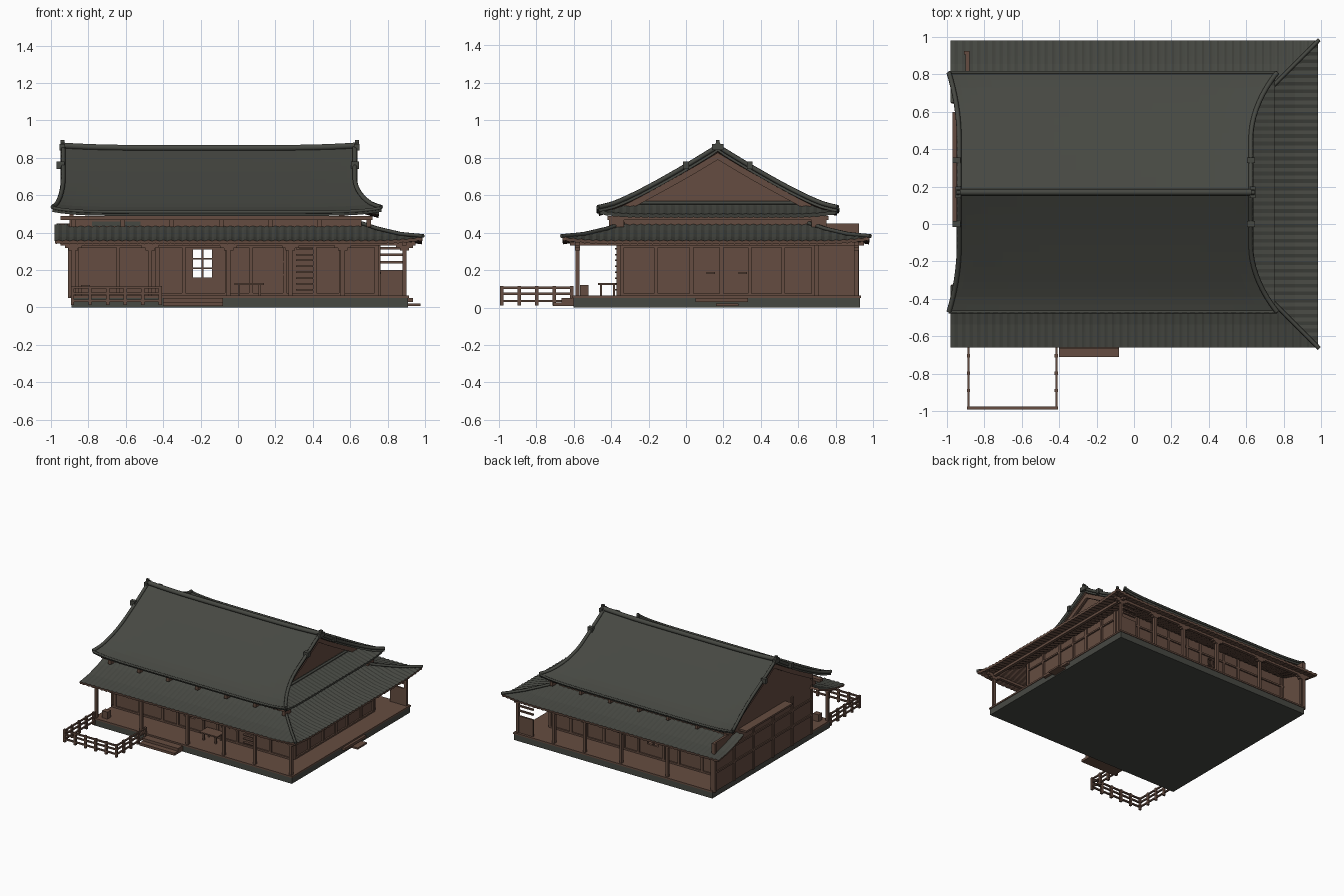
import bpy, bmesh, math
from mathutils import Vector

if "Cube" in bpy.data.objects:
    bpy.data.objects.remove(bpy.data.objects["Cube"], do_unlink=True)


def material(name, rgb):
    m = bpy.data.materials.new(name)
    m.use_nodes = True
    m.diffuse_color = (*rgb, 1)
    m.node_tree.nodes["Principled BSDF"].inputs["Base Color"].default_value = (*rgb, 1)
    return m


TILE = material("grey_tile", (0.062, 0.065, 0.055))
WOOD = material("brown_wood", (0.13, 0.073, 0.052))


def finish(name, bm, mats):
    me = bpy.data.meshes.new(name)
    bm.to_mesh(me)
    bm.free()
    for m in mats:
        me.materials.append(m)
    ob = bpy.data.objects.new(name, me)
    bpy.context.collection.objects.link(ob)
    return ob


def boxes(name, spans, mat=WOOD):
    """One object of axis-aligned boxes, each (x0, x1, y0, y1, z0, z1)."""
    bm = bmesh.new()
    for x0, x1, y0, y1, z0, z1 in spans:
        for v in bmesh.ops.create_cube(bm, size=1)["verts"]:
            v.co = ((x0, x1)[v.co.x > 0], (y0, y1)[v.co.y > 0], (z0, z1)[v.co.z > 0])
    return finish(name, bm, [mat])


def sheet(name, f, us, vs, thick, rim=0, mats=(TILE, WOOD)):
    """Surface f(u, v) facing up, thickened downward with a second material below."""
    bm = bmesh.new()
    g = [[bm.verts.new(f(u, v)) for v in vs] for u in us]
    for a, b in zip(g, g[1:]):
        for j in range(len(vs) - 1):
            bm.faces.new((a[j], b[j], b[j + 1], a[j + 1]))
    bmesh.ops.remove_doubles(bm, verts=bm.verts, dist=1e-5)
    bm.normal_update()
    if sum(p.normal.z for p in bm.faces) < 0:
        bmesh.ops.reverse_faces(bm, faces=bm.faces)
    ob = finish(name, bm, mats)
    s = ob.modifiers.new("thickness", "SOLIDIFY")
    s.thickness, s.offset = thick, -1
    s.material_offset, s.material_offset_rim = 1, rim
    return ob


def tube(name, paths, r, mat=TILE):
    cu = bpy.data.curves.new(name, "CURVE")
    cu.dimensions = "3D"
    cu.bevel_depth, cu.bevel_resolution, cu.use_fill_caps = r, 1, True
    for pts in paths:
        sp = cu.splines.new("POLY")
        sp.points.add(len(pts) - 1)
        for p, co in zip(sp.points, pts):
            p.co = (*co, 1)
    cu.materials.append(mat)
    ob = bpy.data.objects.new(name, cu)
    bpy.context.collection.objects.link(ob)
    return ob


def prism(name, outline, x0, x1, mat=WOOD):
    """Outline in (y, z) extruded along x."""
    bm = bmesh.new()
    face = bm.faces.new([bm.verts.new((x0, y, z)) for y, z in outline])
    ext = bmesh.ops.extrude_face_region(bm, geom=[face])["geom"]
    bmesh.ops.translate(bm, vec=(x1 - x0, 0, 0),
                        verts=[e for e in ext if isinstance(e, bmesh.types.BMVert)])
    bmesh.ops.recalc_face_normals(bm, faces=bm.faces)
    return finish(name, bm, [mat])


def steps(a, b, n):
    return [a + (b - a) * i / n for i in range(n + 1)]


def interp(table, t):
    for (a, p), (b, q) in zip(table, table[1:]):
        if t <= b:
            return p + (q - p) * (t - a) / (b - a)
    return table[-1][1]


# Platform and floor
boxes("stone_platform", [(-0.89, 0.91, -0.6, 0.93, 0, 0.05)], TILE)
boxes("veranda_floor", [(-0.895, 0.915, -0.605, 0.935, 0.05, 0.063)])

# Lower roof: three skirts meeting at mitred hips
XL, XR, YF, YB, DEEP = -0.98, 0.985, -0.66, 0.98, 0.33
LOW = [(0, 0.358), (0.12, 0.376), (0.24, 0.41), (DEEP, 0.445)]


def low_z(d, corner):
    lift = 0.018 * max(0, 1 - corner / 0.25) ** 2 * (1 - d / DEEP)
    return interp(LOW, d) + lift


def rib(t):
    return 0.003 * math.cos(t * 2 * math.pi / 0.04)


def front_skirt(x, d):
    x = min(x, XR - d)
    return x, YF + d, low_z(d, XR - d - x) + rib(x)


def back_skirt(x, d):
    x, _, z = front_skirt(x, d)
    return x, YB - d, z


def side_skirt(y, d):
    y = max(YF + d, min(YB - d, y))
    return XR - d, y, low_z(d, min(y - YF - d, YB - d - y)) + rib(y)


ds = steps(0, DEEP, 8)
sheet("lower_roof_front", front_skirt, steps(XL, XR, 196), ds, 0.018, 1)
sheet("lower_roof_back", back_skirt, steps(XL, XR, 196), ds, 0.018, 1)
sheet("lower_roof_side", side_skirt, steps(YF, YB, 164), ds, 0.018, 1)
tube("hip_ridges", [[(XR + 0.005 - d, y0 + s * (d - 0.005), low_z(d, 0) + 0.006) for d in ds]
                    for y0, s in ((YF, 1), (YB, -1))], 0.011)

# Upper roof with flared ends
YC, HALF = 0.17, 0.64
UP = [(0, 0.845), (0.1, 0.785), (0.2, 0.727), (0.3, 0.672), (0.42, 0.607),
      (0.5, 0.565), (0.57, 0.532), (HALF, 0.51)]
ends = {-1: (-0.935, 0.055), 1: (0.625, 0.14)}


def flare(d):
    return max(0, (d - 0.28) / (HALF - 0.28)) ** 2


def edge_x(side, d):
    x, grow = ends[side]
    return x + side * grow * flare(d)


def upper_roof(u, t):
    d = abs(t)
    x = edge_x(-1, d) * (1 - u) + edge_x(1, d) * u
    e = abs(2 * u - 1)
    return x, YC + t, interp(UP, d) + 0.022 * e ** 8 * flare(d) + 0.012 * e ** 4 * (1 - d / HALF)


ts = steps(-HALF, HALF, 32)
sheet("upper_roof", upper_roof, steps(0, 1, 40), ts, 0.022)
rakes = [[Vector(upper_roof(u, t)) + Vector((0, 0, 0.004)) for t in ts] for u in (0, 1)]
tube("rake_ridges", rakes, 0.013)
tube("eave_roll", [[upper_roof(u, t) for u in steps(0, 1, 40)] for t in (-HALF, HALF)], 0.009)

# Short skirt below the side gable
GX = 0.57


def gable_skirt(y, s):
    w = 0.5 + 0.13 * s
    y = max(YC - w, min(YC + w, y))
    lift = 0.022 * (abs(y - YC) / HALF) ** 8 * s
    return GX + 0.185 * s, y, 0.56 - 0.06 * s ** 0.8 + lift + rib(y) * 0.7


sheet("gable_skirt", gable_skirt, steps(YC - HALF, YC + HALF, 128), steps(0, 1, 5), 0.02)
tube("gable_skirt_ridge", [[(GX + 0.02, YC - 0.47, 0.56), (GX + 0.02, YC + 0.47, 0.56)]], 0.01)

# Gable walls and bargeboards
line = [(d, z - 0.026) for d, z in UP[:6]]
outline = [(YC - d, z) for d, z in reversed(line)] + [(YC + d, z) for d, z in line[1:]]
prism("side_gable", outline + [(YC + 0.5, 0.49), (YC - 0.5, 0.49)], GX - 0.03, GX)
prism("end_gable", outline + [(YC + 0.52, 0.42), (YC - 0.52, 0.42)], -0.9, -0.88)
for side, label in ((-1, "end"), (1, "side")):
    band = [(y, z + 0.008) for y, z in outline] + [(y, z - 0.03) for y, z in reversed(outline)]
    x = ends[side][0] - side * 0.012
    prism(label + "_bargeboard", band, x - side * 0.018, x)

# Ridge with end ornaments
ridge = [(x, YC, 0.852 + 0.014 * abs((x + 0.155) / 0.79) ** 4) for x in steps(-0.95, 0.645, 24)]
tube("main_ridge", [ridge], 0.018)
horns = []
for x, s in ((-0.94, -1), (0.635, 1)):
    horns.append((x - 0.014, x + 0.014, YC - 0.03, YC + 0.03, 0.84, 0.873))
    horns.append((x - 0.01, x + 0.012, YC - 0.01, YC + 0.01, 0.87, 0.895))
    for t in (-0.17, 0.17):
        horns.append((x - 0.03, x + 0.012, YC + t - 0.015, YC + t + 0.015, 0.74, 0.78))
boxes("ridge_ornaments", horns, TILE)

# Wall band between the roofs, with tile insets and bracket blocks
boxes("upper_band", [(-0.9, 0.66, -0.36, 0.7, 0.335, 0.49)])
boxes("band_plates", [(-0.95, 0.72, y - 0.02, y + 0.02, 0.468, 0.49) for y in (-0.4, 0.74)] +
      [(0.68, 0.72, -0.4, 0.74, 0.468, 0.49)])
boxes("band_insets", [(x, x + 0.13, y - 0.004, y + 0.004, 0.435, 0.46)
                      for x in (-0.78, -0.65) for y in (-0.36, 0.7)], TILE)
boxes("band_brackets", [(x - 0.012, x + 0.012, y - 0.04, y + 0.04, 0.43, 0.47)
                        for x in steps(-0.88, 0.7, 6) for y in (-0.37, 0.71)])

# House walls with a see-through window front and back
WF, WB, WR, TOP = -0.35, 0.69, 0.75, 0.4
wx0, wx1, wz0, wz1 = -0.24, -0.14, 0.16, 0.31
for label, y, out in (("front", WF, -1), ("back", WB, 1)):
    a, b = y - 0.01, y + 0.01
    boxes(label + "_wall", [(-0.89, wx0, a, b, 0.06, TOP), (wx1, WR, a, b, 0.06, TOP),
                            (wx0, wx1, a, b, 0.06, wz0), (wx0, wx1, a, b, wz1, TOP)])
    boxes(label + "_window_lattice",
          [(wx0, wx1, a, b, z - 0.004, z + 0.004) for z in (0.21, 0.26)] +
          [(x - 0.006, x + 0.006, a, b, wz0, wz1) for x in (-0.19,)])
    f0, f1 = sorted((y, y + out * 0.02))
    boxes(label + "_wall_frame",
          [(x - 0.01, x + 0.01, f0, f1, 0.06, TOP)
           for x in (-0.86, -0.64, -0.43, -0.29, -0.06, 0.07, 0.25, 0.41, 0.55, 0.74)] +
          [(-0.89, WR, f0, f1, z, z + 0.014) for z in (0.063, 0.32)])
boxes("end_wall", [(-0.9, -0.88, WF, 0.925, 0.05, 0.45)])
boxes("end_wall_frame", [(-0.91, -0.9, y - 0.01, y + 0.01, 0.05, 0.45)
                         for y in steps(-0.34, 0.915, 5)] +
      [(-0.91, -0.9, WF, 0.925, z, z + 0.015) for z in (0.2, 0.33)] +
      [(-0.97, -0.9, 0, 0.6, 0.435, 0.45)])
boxes("side_wall", [(WR - 0.02, WR, WF, WB, 0.06, TOP)])
boxes("side_wall_frame",
      [(WR, WR + 0.012, y - 0.01, y + 0.01, 0.06, TOP)
       for y in (-0.34, -0.16, 0.03, 0.19, 0.34, 0.52, 0.68)] +
      [(WR, WR + 0.012, WF, WB, z, z + 0.012) for z in (0.063, 0.32)] +
      [(WR, WR + 0.015, y, y + 0.045, 0.18, 0.19) for y in (0.11, 0.28)])

# Shelves and lattice fixed to the front wall
boxes("wall_shelf", [(0.31, 0.4, WF - 0.03, WF, z, z + 0.008) for z in steps(0.09, 0.31, 7)])
boxes("wall_lattice", [(0.09, 0.24, WF - 0.016, WF, z, z + 0.008) for z in (0.17, 0.24)] +
      [(x, x + 0.008, WF - 0.016, WF, 0.16, 0.27) for x in (0.1, 0.165, 0.225)])

# Veranda posts, brackets and beams
PX = (-0.88, -0.47, -0.05, 0.28, 0.56, 0.89)
PF, PB = -0.58, 0.91
spots = [(x, y) for x in PX for y in (PF, PB)]
boxes("veranda_posts", [(x - 0.011, x + 0.011, y - 0.011, y + 0.011, 0.06, 0.35) for x, y in spots])
boxes("post_brackets", [(x - w, x + w, y - 0.013, y + 0.013, z, z + 0.014)
                        for x, y in spots for w, z in ((0.025, 0.305), (0.045, 0.318))])
boxes("veranda_beams", [(-0.95, 0.95, y - 0.012, y + 0.012, 0.33, 0.35) for y in (PF, PB)] +
      [(0.878, 0.902, -0.62, 0.95, 0.33, 0.35)])
boxes("corner_screen", [(WR, 0.89, 0.9, 0.915, 0.06, 0.2)] +
      [(WR, 0.89, 0.9, 0.915, z, z + 0.012) for z in (0.235, 0.275, 0.31)])

# Bench and small box on the veranda
boxes("bench", [(-0.02, 0.14, -0.47, -0.37, 0.12, 0.13)] +
      [(x, x + 0.012, y, y + 0.012, 0.06, 0.12) for x in (0, 0.11) for y in (-0.46, -0.39)])
boxes("small_box", [(-0.84, -0.79, -0.565, -0.52, 0.06, 0.12)])

# Steps at the front and side
boxes("front_steps", [(-0.4, -0.08, -0.71, -0.6, 0.008, 0.028), (-0.4, -0.08, -0.665, -0.6, 0.028, 0.05)])
boxes("side_steps", [(0.9, 0.975, 0.16, 0.28, 0.008, 0.022), (0.9, 0.935, 0.05, 0.33, 0.03, 0.05)])

# Garden railing: three sides
RX0, RX1, RY = -0.885, -0.415, -0.984
rails = []
for z in (0.03, 0.068, 0.1):
    rails.append((RX0, RX1, RY - 0.007, RY + 0.007, z, z + 0.011))
    rails += [(x - 0.006, x + 0.006, RY, -0.6, z, z + 0.011) for x in (RX0, RX1)]
boxes("railing_bars", rails)
stakes = [(x, RY) for x in steps(RX0, RX1, 5)]
stakes += [(x, y) for x in (RX0, RX1) for y in steps(RY, -0.61, 4)[1:]]
boxes("railing_posts", [(x - 0.009, x + 0.009, y - 0.009, y + 0.009, 0.012, 0.115) for x, y in stakes])
